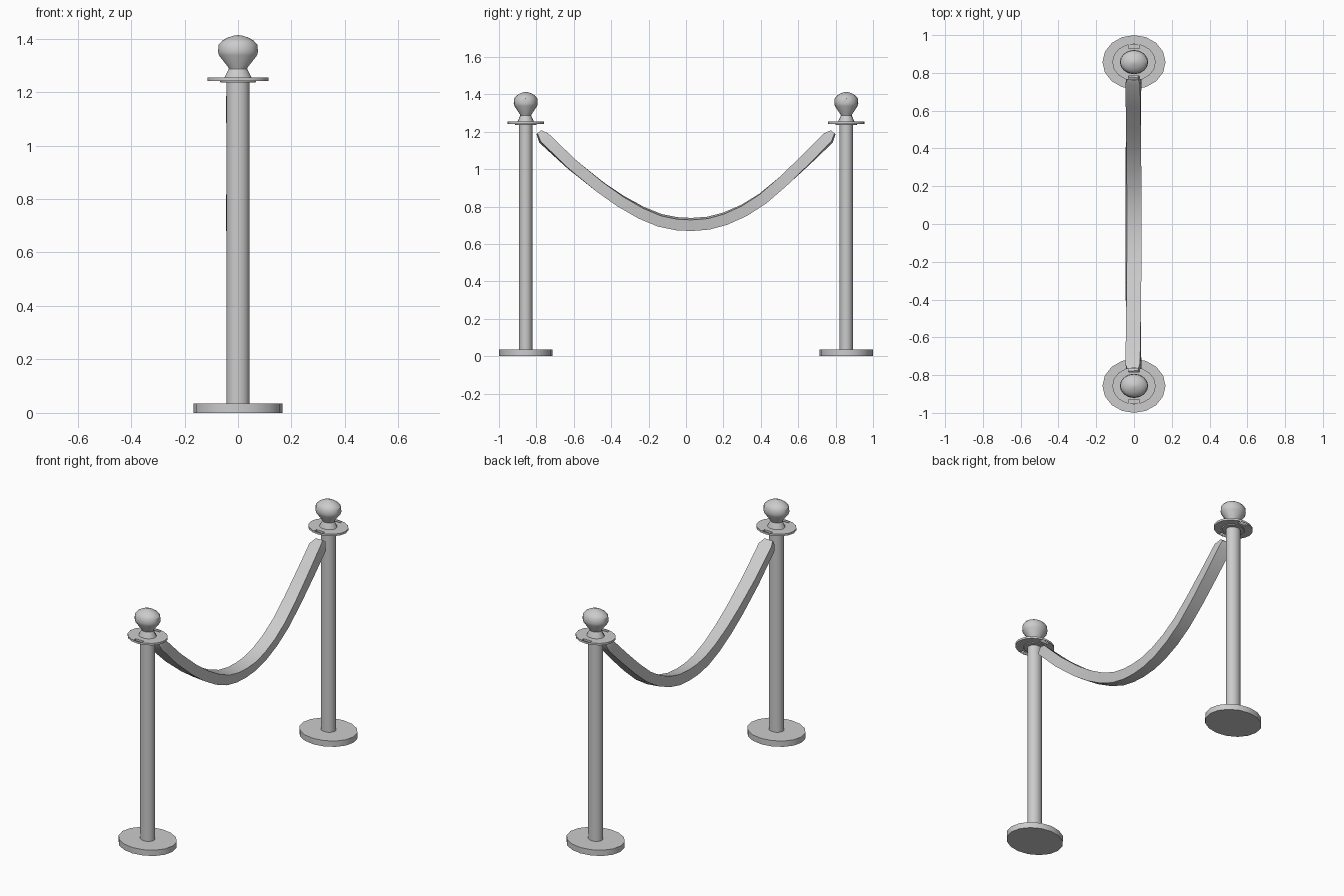
import bpy, bmesh, math
from mathutils import Vector

if "Cube" in bpy.data.objects:
    bpy.data.objects.remove(bpy.data.objects["Cube"])

POST_Y, SQUASH, SIDES = 0.857, 0.855, 16


def finish(name, bm, angle):
    bmesh.ops.recalc_face_normals(bm, faces=bm.faces)
    me = bpy.data.meshes.new(name)
    bm.to_mesh(me)
    bm.free()
    ob = bpy.data.objects.new(name, me)
    bpy.context.collection.objects.link(ob)
    bpy.ops.object.select_all(action='DESELECT')
    ob.select_set(True)
    bpy.context.view_layer.objects.active = ob
    bpy.ops.object.shade_smooth_by_angle(angle=math.radians(angle))
    return ob


def skin(bm, rings):
    """Bridge consecutive vertex rings and cap both ends."""
    rings = [[bm.verts.new(p) for p in r] for r in rings]
    for a, b in zip(rings, rings[1:]):
        n = len(a)
        for i in range(n):
            j = (i + 1) % n
            bm.faces.new((a[i], a[j], b[j], b[i]))
    bm.faces.new(rings[0][::-1])
    bm.faces.new(rings[-1])


def lathe(name, profile, y, angle=35):
    bm = bmesh.new()
    turn = [2 * math.pi * i / SIDES for i in range(SIDES)]
    skin(bm, [[(r * math.cos(a), y + SQUASH * r * math.sin(a), z) for a in turn]
              for r, z in profile])
    return finish(name, bm, angle)


# Posts: base, pole, slotted disc and finial
for side, label in ((-1, "front"), (1, "back")):
    y = side * POST_Y
    lathe(label + "_base", [(0.167, 0), (0.167, 0.035)], y, 30)
    lathe(label + "_pole", [(0.043, 0.03), (0.043, 1.245)], y)
    disc = lathe(label + "_disc", [(0.066, 1.236), (0.068, 1.241), (0.115, 1.242),
                                   (0.115, 1.254)], y, 30)
    lathe(label + "_finial", [(0.052, 1.25), (0.05, 1.256), (0.034, 1.287), (0.036, 1.292),
                              (0.071, 1.337), (0.075, 1.352), (0.072, 1.378), (0.058, 1.393),
                              (0.038, 1.404), (0.015, 1.411), (0.003, 1.413)], y)
    for s in (-1, 1):
        bpy.ops.mesh.primitive_cube_add(size=1, location=(0, y + s * 0.083, 1.245))
        slot = bpy.context.object
        slot.name = label + "_slot_cutter"
        slot.scale = (0.056, 0.02, 0.1)
        slot.hide_render = True
        slot.hide_set(True)
        cut = disc.modifiers.new("slot", 'BOOLEAN')
        cut.operation, cut.object, cut.solver = 'DIFFERENCE', slot, 'EXACT'

# Hanging rope: gently twisted rectangular section along a sagging path
path = [(-0.787, 1.197), (-0.76, 1.166), (-0.61, 1.025), (-0.46, 0.905), (-0.35, 0.829),
        (-0.24, 0.767), (-0.14, 0.726), (-0.05, 0.708), (0.03, 0.704), (0.12, 0.711),
        (0.21, 0.735), (0.31, 0.779), (0.41, 0.842), (0.52, 0.935), (0.64, 1.048),
        (0.76, 1.166), (0.787, 1.197)]
bm, rings = bmesh.new(), []
for i, (y, z) in enumerate(path):
    a, b = path[max(i - 1, 0)], path[min(i + 1, len(path) - 1)]
    tangent = Vector((0, b[0] - a[0], b[1] - a[1])).normalized()
    across = Vector((1, 0, 0))
    up = across.cross(tangent)
    end = i in (0, len(path) - 1)
    w, h = (0.025, 0.013) if end else (0.039, 0.03)
    t = math.radians(-8 + 16 * math.cos(y / 0.787 * math.pi / 2))
    c, s = math.cos(t), math.sin(t)
    rings.append([Vector((-0.003, y, z)) + across * (u * c + v * s) + up * (v * c - u * s)
                  for u, v in ((-w, -h), (w, -h), (w, h), (-w, h))])
skin(bm, rings)
finish("rope", bm, 30)
